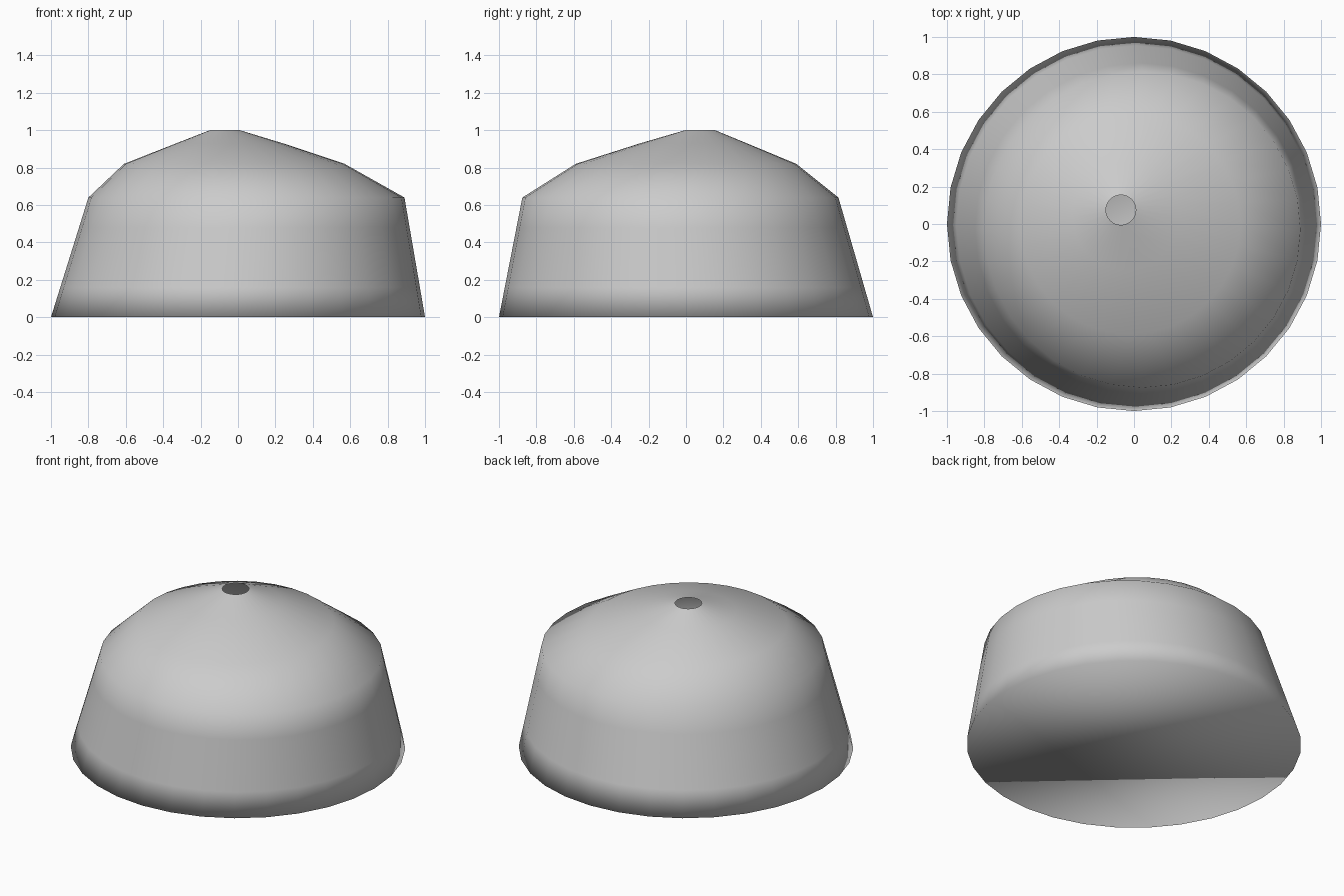
import bpy, bmesh
from math import cos, sin, tau
from mathutils import Vector

cube = bpy.data.objects.get("Cube")
if cube:
    bpy.data.objects.remove(cube)

SIDES = 32

# Plain grey surface
grey = bpy.data.materials.new("grey")
grey.use_nodes = True
colour = (0.6, 0.6, 0.6, 1)
grey.diffuse_color = colour
grey.node_tree.nodes["Principled BSDF"].inputs["Base Color"].default_value = colour

# Off-centre rings: centre x, centre y, height, radius
base = Vector((0, 0, 0, 1))
shoulder = Vector((0.045, -0.03, 0.64, 0.845))
wall = [base.lerp(shoulder, i / 4) for i in range(5)]
crown = [(-0.02, 0, 0.82, 0.59), (-0.045, 0.04, 0.93, 0.285), (-0.07, 0.075, 1, 0.08)]

# Skin the rings, leaving the small hole at the top open
bm = bmesh.new()
rings = [[bm.verts.new((cx + r * cos(tau * i / SIDES), cy + r * sin(tau * i / SIDES), z))
          for i in range(SIDES)] for cx, cy, z, r in wall + crown]
for low, high in zip(rings, rings[1:]):
    for i in range(SIDES):
        j = (i + 1) % SIDES
        bm.faces.new((low[i], low[j], high[j], high[i]))

# Closed underside
bm.faces.new(rings[0][::-1])
for face in bm.faces:
    face.smooth = True

mesh = bpy.data.meshes.new("dome_shell")
bm.to_mesh(mesh)
bm.free()
mesh.materials.append(grey)
bpy.context.collection.objects.link(bpy.data.objects.new("dome_shell", mesh))
